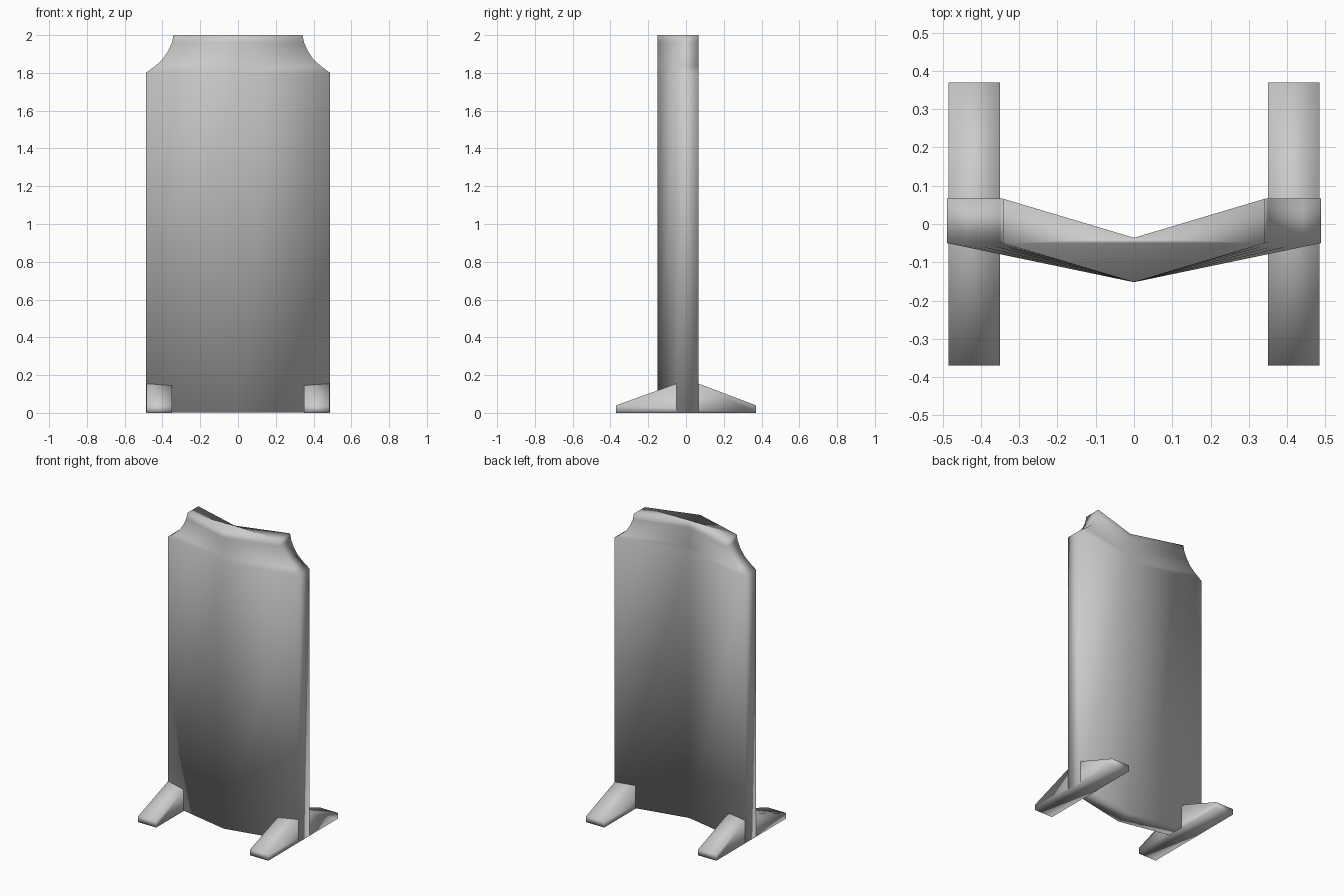
import bpy
import bmesh

cube = bpy.data.objects.get("Cube")
if cube:
    bpy.data.objects.remove(cube, do_unlink=True)

grey = bpy.data.materials.new("plain_grey")
grey.use_nodes = True
colour = (0.6, 0.6, 0.6, 1)
grey.diffuse_color = colour
grey.node_tree.nodes["Principled BSDF"].inputs["Base Color"].default_value = colour


def loft(name, rings):
    """Skin a stack of closed rings, cap both ends and shade smooth."""
    bm = bmesh.new()
    loops = [[bm.verts.new(p) for p in ring] for ring in rings]
    n = len(loops[0])
    for low, high in zip(loops, loops[1:]):
        for i in range(n):
            j = (i + 1) % n
            bm.faces.new((low[i], low[j], high[j], high[i]))
    bm.faces.new(loops[0][::-1])
    bm.faces.new(loops[-1])
    bmesh.ops.recalc_face_normals(bm, faces=bm.faces)
    for face in bm.faces:
        face.smooth = True
    mesh = bpy.data.meshes.new(name)
    bm.to_mesh(mesh)
    bm.free()
    mesh.materials.append(grey)
    obj = bpy.data.objects.new(name, mesh)
    bpy.context.collection.objects.link(obj)
    return obj


# Folded panel: V-shaped section whose half width follows the notched outline
def panel_section(w, z):
    return [(0, -0.152, z), (w, -0.05, z), (w, 0.066, z),
            (0, -0.036, z), (-w, 0.066, z), (-w, -0.05, z)]


outline = [(0.488, 0.003), (0.488, 1.8), (0.44, 1.835), (0.40, 1.87),
           (0.37, 1.915), (0.35, 1.96), (0.342, 2.0)]
loft("folded_panel", [panel_section(w, z) for w, z in outline])

# Wedge feet reaching forward and back under each edge
foot_profile = [(-0.37, 0), (0.37, 0), (0.37, 0.04),
                (0.066, 0.155), (-0.05, 0.155), (-0.37, 0.04)]
for side, name in ((1, "left_foot"), (-1, "right_foot")):
    loft(name, [[(side * x, y, z) for y, z in foot_profile]
                for x in (0.35, 0.485)])
